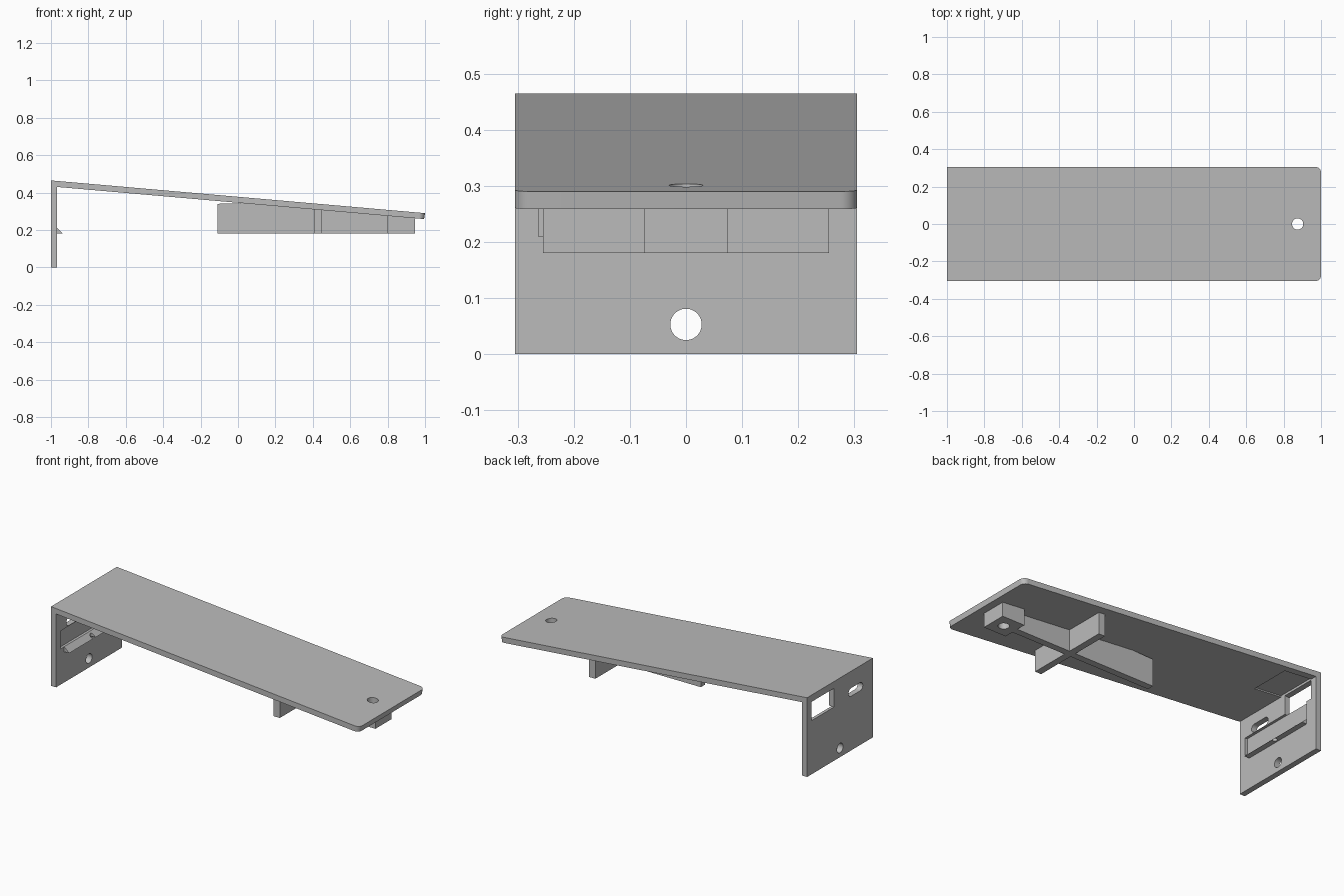
import bpy, bmesh, math

if "Cube" in bpy.data.objects:
    bpy.data.objects.remove(bpy.data.objects["Cube"], do_unlink=True)

grey = bpy.data.materials.new("matte grey")
grey.use_nodes = True
colour = (0.5, 0.5, 0.5, 1)
grey.diffuse_color = colour
grey.node_tree.nodes["Principled BSDF"].inputs["Base Color"].default_value = colour

HALF = 0.305


def prism(name, points, depth, to_3d):
    """Extrude a flat outline; to_3d maps (a, b, depth) to x, y, z."""
    bm = bmesh.new()
    low, high = depth
    ends = [[bm.verts.new(to_3d(a, b, d)) for a, b in points] for d in (low, high)]
    bm.faces.new(ends[0])
    bm.faces.new(ends[1])
    n = len(points)
    for i in range(n):
        j = (i + 1) % n
        bm.faces.new((ends[0][i], ends[0][j], ends[1][j], ends[1][i]))
    bmesh.ops.recalc_face_normals(bm, faces=bm.faces)
    mesh = bpy.data.meshes.new(name)
    bm.to_mesh(mesh)
    bm.free()
    ob = bpy.data.objects.new(name, mesh)
    bpy.context.collection.objects.link(ob)
    mesh.materials.append(grey)
    return ob


def along_x(a, b, d):
    return (d, a, b)


def along_y(a, b, d):
    return (a, d, b)


def along_z(a, b, d):
    return (a, b, d)


def box(name, x, y, z):
    corners = [(x[0], y[0]), (x[1], y[0]), (x[1], y[1]), (x[0], y[1])]
    return prism(name, corners, z, along_z)


def stadium(a, b, r, half=0, n=32):
    """Circle, or a slot when half is above zero."""
    pts = []
    for i in range(n):
        t = math.tau * (i + 0.5) / n
        pts.append((a + math.copysign(half, math.cos(t)) + r * math.cos(t), b + r * math.sin(t)))
    return pts


def boolean(target, tool, operation):
    mod = target.modifiers.new(tool.name, "BOOLEAN")
    mod.operation = operation
    mod.solver = "EXACT"
    mod.object = tool
    bpy.context.view_layer.objects.active = target
    bpy.ops.object.modifier_apply(modifier=mod.name)
    bpy.data.objects.remove(tool, do_unlink=True)


def top(x):
    return 0.465 - 0.0875 * (x + 1)


THICK = 0.032

# Folded body: end wall and sloping plate in one outline
outline = [(-1, 0), (-0.967, 0), (-0.967, top(-0.967) - THICK),
           (0.995, top(0.995) - THICK), (1, top(1)), (-1, top(-1))]
body = prism("bracket_body", outline, (-HALF, HALF), along_y)

# Round the two free corners of the plate
bm = bmesh.new()
bm.from_mesh(body.data)
tips = [e for e in bm.edges if all(v.co.x > 0.9 for v in e.verts)
        and abs(e.verts[0].co.y - e.verts[1].co.y) < 0.01]
bmesh.ops.bevel(bm, geom=tips, offset=0.03, segments=8, profile=0.5, affect="EDGES")
bm.to_mesh(body.data)
bm.free()

# Support ribs, boss and ledge
spine = [(-0.11, 0.18), (-0.11, 0.34), (0.1, 0.345),
         (0.85, top(0.85) - 0.015), (0.85, 0.18)]
ledge = [(-0.98, 0.18), (-0.935, 0.18), (-0.967, 0.21), (-0.98, 0.21)]
for part in (
    prism("spine_rib", spine, (-0.02, 0.02), along_y),
    prism("cross_rib", [(0.41, 0.18), (0.45, 0.18), (0.45, top(0.45) - 0.015),
                        (0.41, top(0.41) - 0.015)], (-0.255, 0.255), along_y),
    prism("screw_boss", [(0.8, 0.18), (0.945, 0.18), (0.945, top(0.945) - 0.015),
                         (0.8, top(0.8) - 0.015)], (-0.075, 0.075), along_y),
    prism("wall_ledge", ledge, (-0.23, 0.23), along_y),
):
    boolean(body, part, "UNION")

# Openings and shallow pockets
shallow = [(-0.967, 0.4), (-0.79, 0.4), (-0.79, top(-0.79) - THICK + 0.008),
           (-0.967, top(-0.967) - THICK + 0.008)]
for cutter in (
    prism("screw_hole", stadium(0.875, 0, 0.03), (0.1, 0.5), along_z),
    prism("wall_hole", stadium(0, 0.053, 0.028), (-1.1, -0.9), along_x),
    prism("wall_slot", stadium(-0.145, 0.342, 0.024, 0.042), (-1.1, -0.9), along_x),
    box("wall_window", (-1.1, -0.9), (0.055, 0.265), (0.315, 0.425)),
    box("wall_pocket", (-0.982, -0.9), (-0.263, 0.23), (0.21, 0.315)),
    prism("plate_pocket", shallow, (0.025, 0.265), along_y),
    prism("ledge_notch", stadium(-0.945, 0, 0.014), (0.17, 0.25), along_z),
):
    boolean(body, cutter, "DIFFERENCE")

bpy.ops.object.select_all(action="DESELECT")
body.select_set(True)
bpy.context.view_layer.objects.active = body
bpy.ops.object.shade_smooth_by_angle(angle=math.radians(30))
